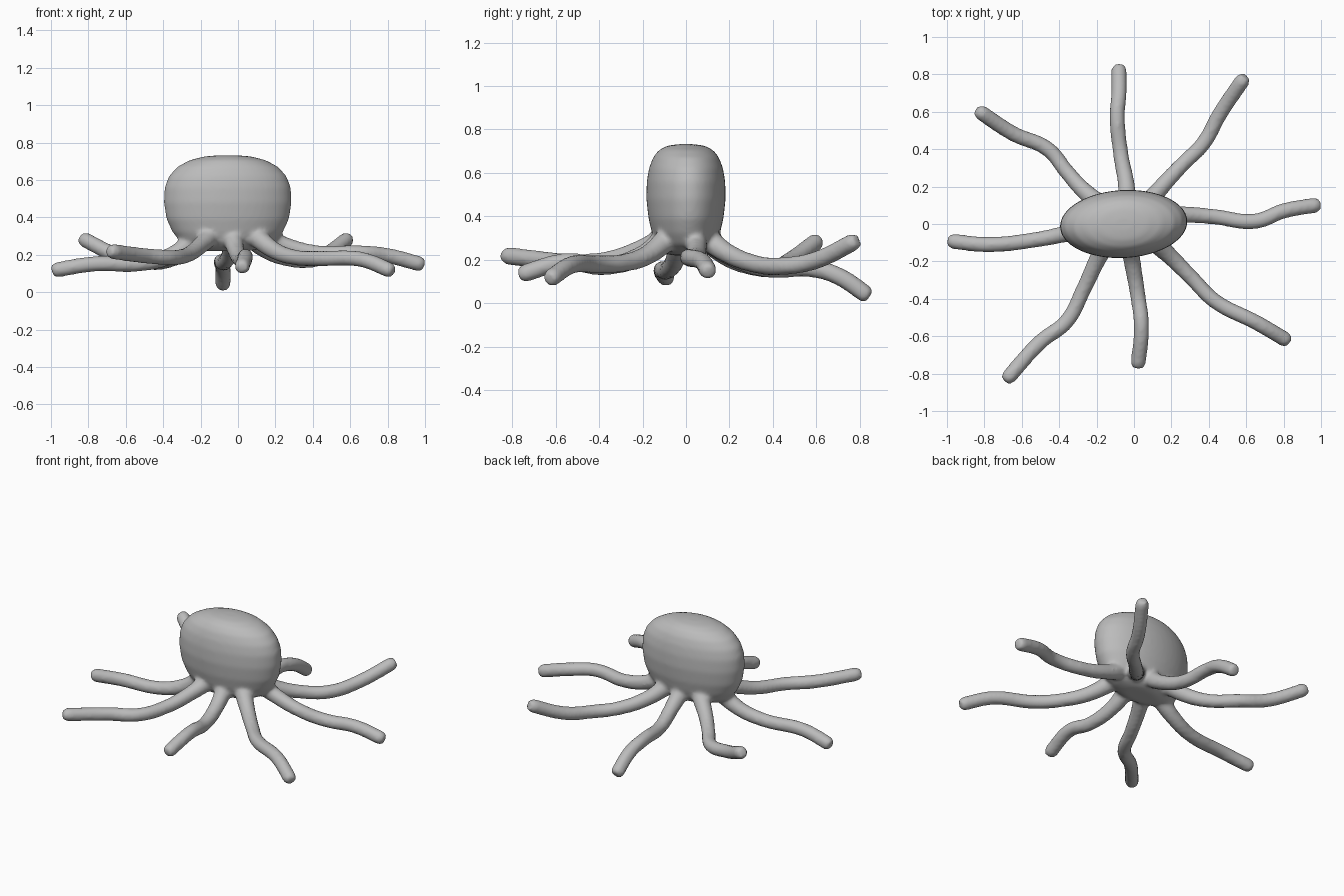
import bpy
import bmesh
from math import cos, sin, radians, pi

cube = bpy.data.objects.get("Cube")
if cube:
    bpy.data.objects.remove(cube, do_unlink=True)

skin = bpy.data.materials.new("soft grey")
skin.use_nodes = True
grey = (0.5, 0.5, 0.5, 1)
skin.diffuse_color = grey
skin.node_tree.nodes["Principled BSDF"].inputs["Base Color"].default_value = grey


def make_body(rings, centre_x, tilt, sides=48):
    """Loft elliptical rings given as (z, half width, half depth)."""
    bm = bmesh.new()
    loops = []
    for z, rx, ry in rings:
        loop = []
        for i in range(sides):
            a = 2 * pi * i / sides
            x, y = rx * cos(a), ry * sin(a)
            loop.append(bm.verts.new((centre_x + x * cos(tilt) - y * sin(tilt),
                                      x * sin(tilt) + y * cos(tilt), z)))
        loops.append(loop)
    for low, high in zip(loops, loops[1:]):
        for i in range(sides):
            j = (i + 1) % sides
            bm.faces.new((low[i], low[j], high[j], high[i]))
    bm.faces.new(loops[0][::-1])
    bm.faces.new(loops[-1])
    mesh = bpy.data.meshes.new("octopus")
    bm.to_mesh(mesh)
    bm.free()
    obj = bpy.data.objects.new("octopus", mesh)
    bpy.context.collection.objects.link(obj)
    return obj


def make_tentacle(name, points):
    """Smooth round tube, thick at the root, with a blunt rounded tip."""
    curve = bpy.data.curves.new(name, "CURVE")
    curve.dimensions = "3D"
    curve.bevel_depth = 0.042
    curve.bevel_resolution = 4
    curve.resolution_u = 8
    curve.use_fill_caps = True
    tip, before = points[-1], points[-2]
    near_tip = tuple(t + (b - t) * 0.12 for t, b in zip(tip, before))
    path = points[:-1] + [near_tip, tip]
    spline = curve.splines.new("BEZIER")
    spline.bezier_points.add(len(path) - 1)
    for i, (point, co) in enumerate(zip(spline.bezier_points, path)):
        point.co = co
        point.handle_left_type = point.handle_right_type = "AUTO"
        point.radius = 1.35 if i == 0 else 1.1 if i == 1 else 1
    spline.bezier_points[-1].radius = 0.72
    obj = bpy.data.objects.new(name, curve)
    bpy.context.collection.objects.link(obj)
    return obj


# Rounded, flattened head
body = make_body([(0.22, 0.12, 0.07), (0.235, 0.19, 0.10), (0.27, 0.255, 0.135),
                  (0.32, 0.295, 0.155), (0.39, 0.328, 0.172), (0.48, 0.342, 0.182),
                  (0.56, 0.338, 0.18), (0.62, 0.315, 0.17), (0.67, 0.27, 0.152),
                  (0.705, 0.205, 0.125), (0.725, 0.13, 0.085), (0.732, 0.05, 0.035)],
                 -0.055, radians(3))

# Eight wandering tentacles, root to tip
tentacles = {
    "left_tentacle": [(0.12, 0.04, 0.31), (0.25, 0.05, 0.25), (0.42, 0.04, 0.21),
                      (0.65, 0.015, 0.21), (0.8, 0.07, 0.195), (0.995, 0.105, 0.145)],
    "right_tentacle": [(-0.2, -0.03, 0.3), (-0.35, -0.05, 0.2), (-0.5, -0.08, 0.155),
                       (-0.78, -0.11, 0.15), (-0.995, -0.09, 0.115)],
    "front_left_tentacle": [(0.08, -0.07, 0.31), (0.2, -0.18, 0.22), (0.31, -0.29, 0.185),
                            (0.43, -0.41, 0.18), (0.66, -0.53, 0.175), (0.83, -0.63, 0.11)],
    "front_tentacle": [(-0.03, -0.08, 0.31), (-0.01, -0.2, 0.22), (0.02, -0.38, 0.17),
                       (0.04, -0.55, 0.19), (0.02, -0.77, 0.13)],
    "front_right_tentacle": [(-0.14, -0.08, 0.31), (-0.2, -0.2, 0.25), (-0.27, -0.35, 0.2),
                             (-0.36, -0.52, 0.185), (-0.5, -0.63, 0.195), (-0.69, -0.84, 0.22)],
    "back_right_tentacle": [(-0.15, 0.08, 0.31), (-0.27, 0.18, 0.22), (-0.36, 0.28, 0.175),
                            (-0.46, 0.4, 0.16), (-0.64, 0.48, 0.195), (-0.84, 0.61, 0.29)],
    "back_tentacle": [(-0.04, 0.08, 0.31), (-0.04, 0.2, 0.22), (-0.07, 0.37, 0.16),
                      (-0.09, 0.58, 0.16), (-0.08, 0.7, 0.125), (-0.08, 0.845, 0.03)],
    "back_left_tentacle": [(0.05, 0.08, 0.31), (0.14, 0.19, 0.23), (0.26, 0.32, 0.18),
                           (0.37, 0.43, 0.17), (0.46, 0.59, 0.195), (0.595, 0.79, 0.29)],
}
parts = [make_tentacle(name, points) for name, points in tentacles.items()]

# Fuse everything into one soft skin
bpy.ops.object.select_all(action="DESELECT")
for part in parts:
    part.select_set(True)
bpy.context.view_layer.objects.active = parts[0]
bpy.ops.object.convert(target="MESH")
body.select_set(True)
bpy.context.view_layer.objects.active = body
bpy.ops.object.join()
body.data.materials.clear()
body.data.materials.append(skin)

remesh = body.modifiers.new("Fuse", "REMESH")
remesh.mode = "VOXEL"
remesh.voxel_size = 0.012
remesh.use_smooth_shade = True
smooth = body.modifiers.new("Soften", "SMOOTH")
smooth.factor = 0.5
smooth.iterations = 8
bpy.ops.object.convert(target="MESH")
bpy.ops.object.shade_smooth()
